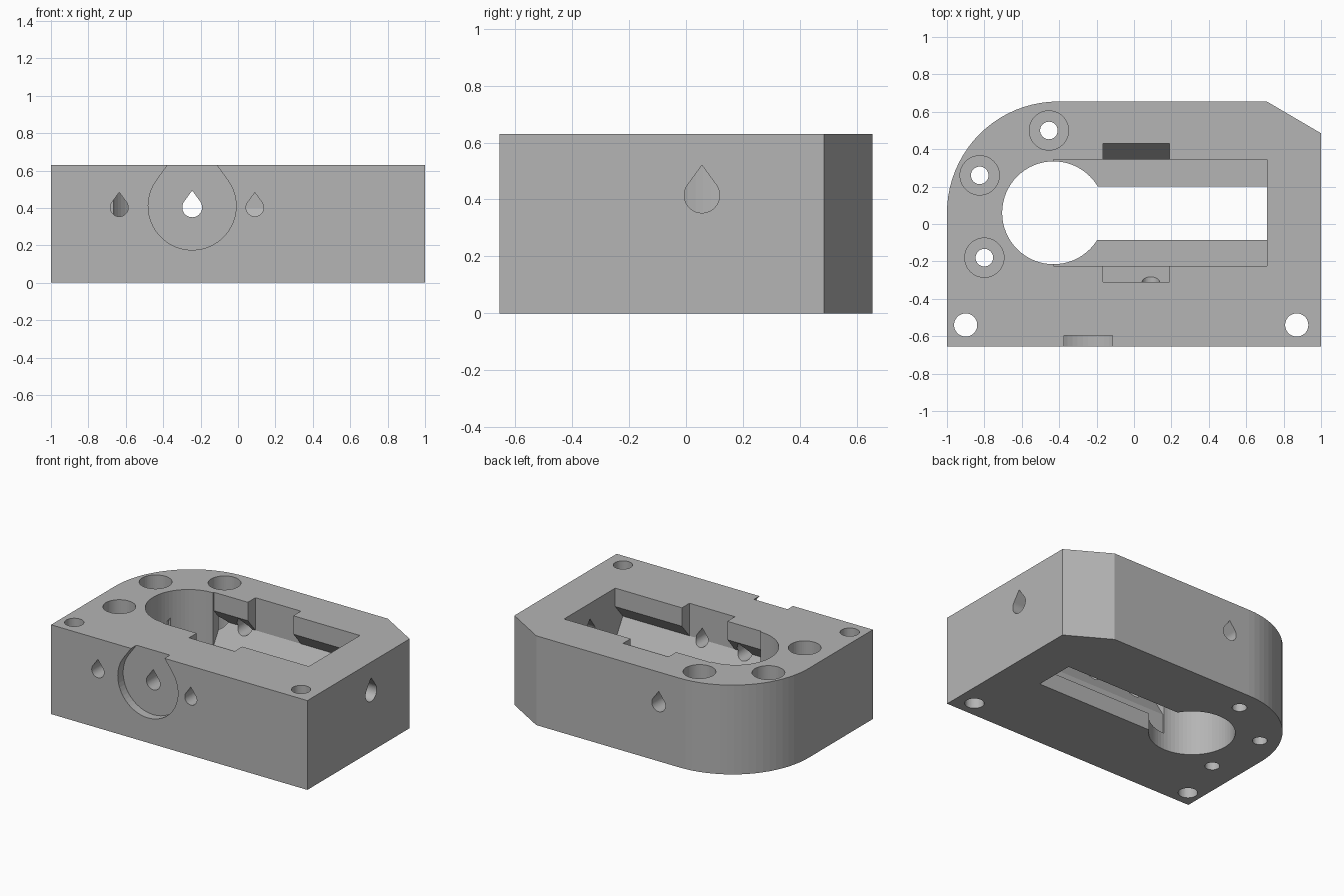
import bpy, bmesh, math

if "Cube" in bpy.data.objects:
    bpy.data.objects.remove(bpy.data.objects["Cube"])

grey = bpy.data.materials.new("plain grey")
grey.diffuse_color = (0.46, 0.46, 0.46, 1)
grey.use_nodes = True
grey.node_tree.nodes["Principled BSDF"].inputs["Base Color"].default_value = grey.diffuse_color


def prism(name, pts, axis, lo, hi):
    """Extrude a 2D profile along an axis: z takes (x,y), y takes (x,z), x takes (y,z)."""
    def place(p, t):
        a, b = p
        return {"z": (a, b, t), "y": (a, t, b), "x": (t, a, b)}[axis]
    bm = bmesh.new()
    low = [bm.verts.new(place(p, lo)) for p in pts]
    high = [bm.verts.new(place(p, hi)) for p in pts]
    bm.faces.new(low)
    bm.faces.new(high)
    n = len(pts)
    for i in range(n):
        j = (i + 1) % n
        bm.faces.new((low[i], low[j], high[j], high[i]))
    bmesh.ops.recalc_face_normals(bm, faces=bm.faces)
    me = bpy.data.meshes.new(name)
    bm.to_mesh(me)
    bm.free()
    me.materials.append(grey)
    ob = bpy.data.objects.new(name, me)
    bpy.context.collection.objects.link(ob)
    return ob


def arc(cx, cy, r, a0, a1, n):
    return [(cx + r * math.cos(math.radians(a0 + (a1 - a0) * i / n)),
             cy + r * math.sin(math.radians(a0 + (a1 - a0) * i / n))) for i in range(n + 1)]


def circle(cx, cy, r, n=48):
    return arc(cx, cy, r, 0, 360, n)[:-1]


def teardrop(cx, cy, r):
    # round below, straight tangents meeting at a point above
    return arc(cx, cy, r, 144, 396, 36) + [(cx, cy + 1.70 * r)]


def rect(x0, x1, y0, y1):
    return [(x0, y0), (x1, y0), (x1, y1), (x0, y1)]


# Main block: one rounded corner, one chamfered corner
H = 0.63
outline = [(-1, -0.655), (1, -0.655), (1, 0.485), (0.71, 0.655)]
outline += arc(-0.405, 0.06, 0.595, 90, 180, 20)
body = prism("housing_block", outline, "z", 0, H)

cutters = []


def cut(pts, axis, lo, hi):
    cutters.append(prism("cutter", pts, axis, lo, hi))


# Central pocket with V-grooved side walls, mirrored about its middle line
mid = 0.06
half = [(0.285, 0.12), (0.285, 0.26), (0.37, 0.40), (0.285, 0.50), (0.285, 0.8)]
pocket = [(mid + d, z) for d, z in half] + [(mid - d, z) for d, z in reversed(half)]
cut(pocket, "x", -0.43, 0.71)
# Entry notches, lower slot and round well
cut(rect(-0.165, 0.19, -0.31, 0.43), "z", 0.40, 0.9)
cut(rect(-0.43, 0.71, -0.085, 0.20), "z", -0.2, 0.3)
cut(circle(-0.43, mid, 0.275, 64), "z", -0.3, 1.0)

# Counterbored screw holes around the rounded end
for x, y in ((-0.455, 0.5), (-0.825, 0.26), (-0.80, -0.18)):
    cut(circle(x, y, 0.105), "z", 0.2, 0.95)
    cut(circle(x, y, 0.047, 32), "z", -0.25, 0.5)

# Plain corner holes
for x in (-0.90, 0.87):
    cut(circle(x, -0.54, 0.062), "z", -0.35, 1.1)

# Teardrop cross holes: front recess, through hole, two front holes, right hole
cut(teardrop(-0.245, 0.41, 0.235), "y", -0.9, -0.595)
cut(teardrop(-0.245, 0.403, 0.053), "y", -1.0, 1.0)
cut(teardrop(-0.635, 0.402, 0.048), "y", -0.95, 0.20)
cut(teardrop(0.09, 0.402, 0.047), "y", -0.85, 0.0)
cut(teardrop(0.056, 0.415, 0.062), "x", 0.5, 1.3)

# Apply all the cuts
bpy.context.view_layer.objects.active = body
for c in cutters:
    m = body.modifiers.new("cut", "BOOLEAN")
    m.operation = "DIFFERENCE"
    m.solver = "EXACT"
    m.object = c
    bpy.ops.object.modifier_apply(modifier=m.name)
for c in cutters:
    bpy.data.objects.remove(c, do_unlink=True)
